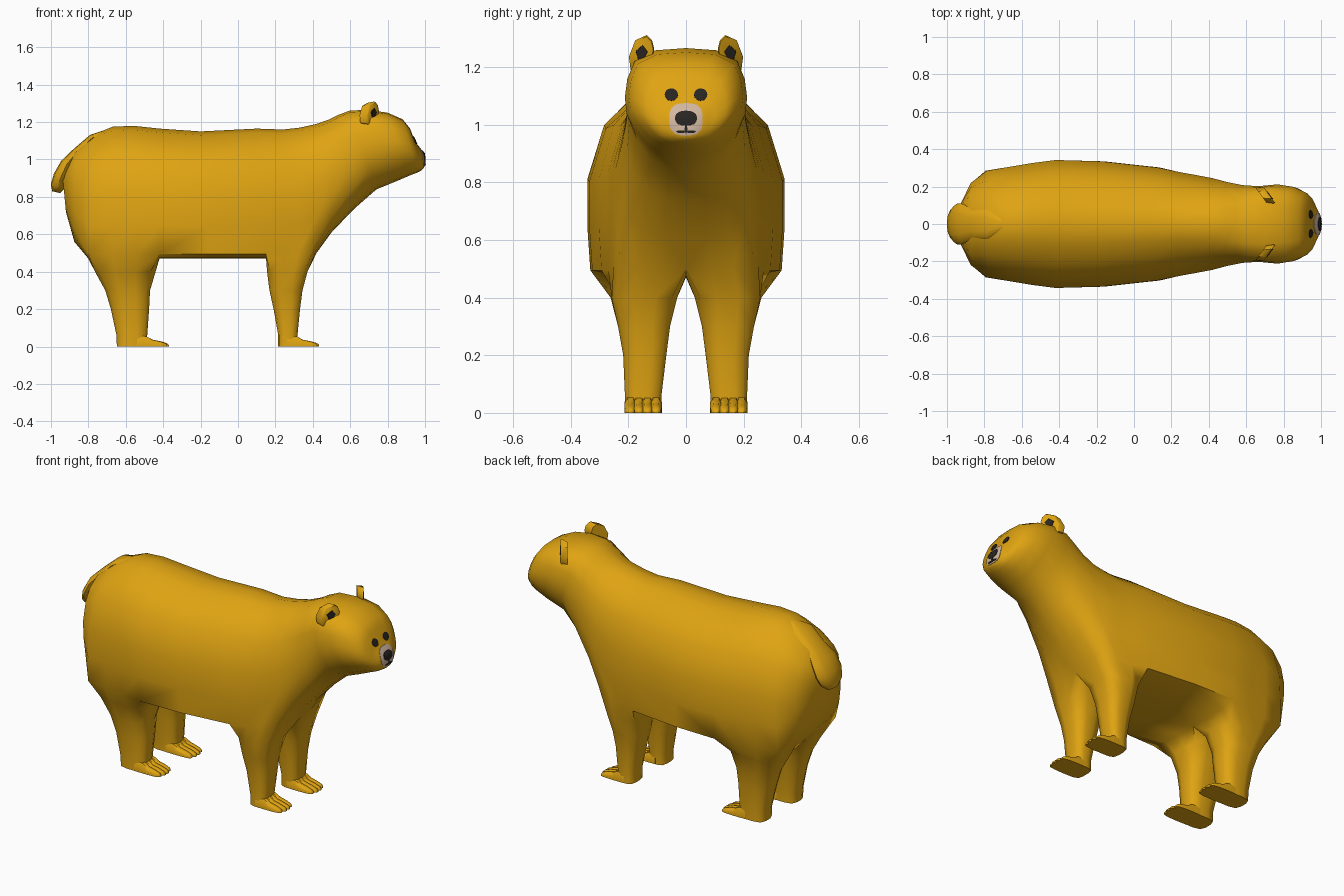
import bpy, bmesh, math
from mathutils import Vector
from mathutils.bvhtree import BVHTree

cube = bpy.data.objects.get("Cube")
if cube:
    bpy.data.objects.remove(cube)


def material(name, color):
    m = bpy.data.materials.new(name)
    m.use_nodes = True
    m.diffuse_color = (*color, 1)
    m.node_tree.nodes["Principled BSDF"].inputs["Base Color"].default_value = (*color, 1)
    return m


FUR = material("golden fur", (0.74, 0.37, 0.006))
DARK = material("dark brown", (0.022, 0.018, 0.015))
PALE = material("pale muzzle", (0.64, 0.47, 0.35))


def finish(name, bm, mat, angle=1.0, mirror=False):
    if mirror:
        geom = bm.verts[:] + bm.edges[:] + bm.faces[:]
        bmesh.ops.mirror(bm, geom=geom, axis='Y', merge_dist=0.0005)
        bmesh.ops.remove_doubles(bm, verts=bm.verts, dist=0.0005)
    bmesh.ops.recalc_face_normals(bm, faces=bm.faces)
    mesh = bpy.data.meshes.new(name)
    bm.to_mesh(mesh)
    bm.free()
    mesh.materials.append(mat)
    ob = bpy.data.objects.new(name, mesh)
    bpy.context.collection.objects.link(ob)
    bpy.ops.object.select_all(action='DESELECT')
    ob.select_set(True)
    bpy.context.view_layer.objects.active = ob
    bpy.ops.object.shade_smooth_by_angle(angle=angle)
    return ob


def bridge(bm, a, b):
    n = len(a)
    for k in range(n):
        bm.faces.new((a[k], a[(k + 1) % n], b[(k + 1) % n], b[k]))


def loft(bm, rings):
    loops = [[bm.verts.new(p) for p in ring] for ring in rings]
    for a, b in zip(loops, loops[1:]):
        bridge(bm, a, b)
    bm.faces.new(loops[0])
    bm.faces.new(loops[-1])


# Half cross-sections from underside to spine: (width share, height share)
TORSO = [(0, 0), (.35, 0), (.7, .01), (.97, .035), (1, .25),
         (1, .49), (.83, .76), (.6, .87), (.3, .97), (0, 1)]
HEAD = [(0, 0), (.3, .02), (.6, .1), (.85, .26), (.97, .4),
        (1, .55), (.96, .72), (.84, .88), (.5, .98), (0, 1)]

# Body stations: underside x, z, spine x, z, half width, head-shape share
STATIONS = [
    (-.92, .72, -.94, .93, .10, 1), (-.875, .56, -.87, 1.05, .22, .5),
    (-.80, .47, -.77, 1.135, .285, 0), (-.67, .47, -.67, 1.175, .305, 0),
    (-.54, .47, -.56, 1.18, .325, 0), (-.42, .47, -.42, 1.165, .342, 0),
    (-.15, .47, -.2, 1.15, .335, 0), (.15, .47, .1, 1.165, .302, 0),
    (.24, .47, .24, 1.16, .278, 0), (.33, .475, .33, 1.17, .262, .1),
    (.42, .50, .42, 1.19, .245, .2), (.50, .61, .49, 1.215, .225, .4),
    (.62, .735, .54, 1.24, .208, .7), (.74, .84, .60, 1.262, .202, 1),
    (.85, .885, .70, 1.265, .212, 1), (.92, .915, .80, 1.25, .198, 1),
    (.96, .93, .88, 1.215, .168, 1), (.978, .94, .92, 1.165, .138, 1),
    (.988, .948, .945, 1.10, .10, 1), (.994, .955, .968, 1.066, .075, 1),
    (.998, .975, .99, 1.035, .045, 1)]

# Leg stations: z, back x, front x, inner y, outer y
HIND = [(.4, -.765, -.44, .03, .262), (.3, -.71, -.47, .055, .236),
        (.2, -.68, -.475, .068, .218), (.06, -.65, -.485, .085, .212),
        (0, -.648, -.485, .085, .212)]
FORE = [(.4, .155, .372, .03, .258), (.3, .168, .345, .055, .236),
        (.2, .19, .332, .068, .218), (.06, .215, .318, .085, .212),
        (0, .215, .318, .085, .212)]
LEG_STARTS = {2: HIND, 7: FORE}

# Torso, neck and head as one skin, open where the legs grow out
bm = bmesh.new()
grid = []
for xb, zb, xt, zt, w, h in STATIONS:
    row = []
    for (u0, t0), (u1, t1) in zip(TORSO, HEAD):
        u, t = u0 + (u1 - u0) * h, t0 + (t1 - t0) * h
        row.append(bm.verts.new((xb + (xt - xb) * t, w * u, zb + (zt - zb) * t)))
    grid.append(row)
for i in range(len(grid) - 1):
    for j in range(len(TORSO) - 1):
        if j < 3 and any(s <= i < s + 3 for s in LEG_STARTS):
            continue
        bm.faces.new((grid[i][j], grid[i + 1][j], grid[i + 1][j + 1], grid[i][j + 1]))
for end in (grid[0], grid[-1]):
    bm.faces.new(end)

# Legs grown from the openings
RIM = [(i, 0) for i in range(4)] + [(3, j) for j in (1, 2, 3)]
RIM += [(i, 3) for i in (2, 1, 0)] + [(0, j) for j in (2, 1)]
for start, levels in LEG_STARTS.items():
    loop = [grid[start + i][j] for i, j in RIM]
    for z, x0, x1, y0, y1 in levels:
        ring = []
        for i, j in RIM:
            u, v = i * 2 / 3 - 1, j * 2 / 3 - 1
            k = max(abs(u), abs(v)) / (u ** 4 + v ** 4) ** .25
            ring.append(bm.verts.new(((x0 + x1) / 2 + k * u * (x1 - x0) / 2,
                                      (y0 + y1) / 2 + k * v * (y1 - y0) / 2, z)))
        bridge(bm, loop, ring)
        loop = ring
    bm.faces.new(loop)
body = finish("body", bm, FUR, 1.15, mirror=True)

# Paws: four tapered toes on each foot
TOE = [(-.06, .062, .02), (0, .052, .021), (.03, .036, .021),
       (.075, .027, .019), (.105, .018, .015), (.116, .008, .007)]
for label, front in (("hind", -.485), ("fore", .318)):
    bm = bmesh.new()
    for n in range(4):
        y = .104 + n * .0297
        reach = 1 if n in (1, 2) else .92
        loft(bm, [[(front + dx * reach, y + c * w, s * h)
                   for c, s in ((-1, 0), (-1, .6), (-.5, 1), (.5, 1), (1, .6), (1, 0))]
                  for dx, h, w in TOE])
    finish(label + "_paws", bm, FUR, .9, mirror=True)

# Tail: flat at the root, rounded at the tip
bm = bmesh.new()
PATH = [(-.67, 1.165, .004, .006), (-.78, 1.115, .08, .02), (-.865, 1.035, .078, .025),
        (-.915, .975, .108, .035), (-.945, .91, .11, .042), (-.965, .855, .085, .038),
        (-.972, .825, .045, .022)]
rings = []
for k, (x, z, w, d) in enumerate(PATH):
    a, b = PATH[max(k - 1, 0)], PATH[min(k + 1, len(PATH) - 1)]
    along = Vector((b[0] - a[0], 0, b[1] - a[1])).normalized()
    out = Vector((along.z, 0, -along.x))
    rings.append([Vector((x, 0, z)) + out * d * math.sin(t) + Vector((0, w * math.cos(t), 0))
                  for t in (n * math.tau / 12 for n in range(12))])
loft(bm, rings)
finish("tail", bm, FUR, 1.0)

# Ears: slanted slabs with a dark inset facing forward and outward
EAR = [(.11, 1.262), (.118, 1.293), (.136, 1.31), (.176, 1.292),
       (.198, 1.235), (.192, 1.19), (.15, 1.17), (.12, 1.21)]
INNER = [(.132, 1.253), (.15, 1.277), (.175, 1.255), (.166, 1.225), (.152, 1.212)]


def slab(name, outline, mat, front, back):
    bm = bmesh.new()
    rings = []
    for off, grow in ((back, .88), (front - .008 if front > .02 else front, 1), (front, .92)):
        rings.append([(.672 + (.198 - y) * .65 + off, .154 + (y - .154) * grow,
                       1.245 + (z - 1.245) * grow) for y, z in outline])
    loft(bm, rings)
    finish(name, bm, mat, .7, mirror=True)


slab("ears", EAR, FUR, .024, -.022)
slab("inner_ears", INNER, DARK, .028, .02)

# Face details: thin plates pressed onto the head
skin = BVHTree.FromObject(body, bpy.context.evaluated_depsgraph_get())


def plate(name, mat, cy, cz, ry, rz, lift, power=2, dome=0, mirror=False, sides=20):
    bm = bmesh.new()

    def point(y, z, up):
        hit = skin.ray_cast(Vector((2, y, z)), Vector((-1, 0, 0)))
        co, normal = hit[0], hit[1]
        if co is None:
            co, normal = skin.find_nearest(Vector((1, y, z)))[:2]
        return bm.verts.new(co + normal * up if up < 0 else co + Vector((up, 0, 0)))

    loops = []
    for s, up in ((1, -.003), (1, lift), (.75, lift + dome * .5), (.4, lift + dome)):
        loop = []
        for n in range(sides):
            c, d = math.cos(n * math.tau / sides), math.sin(n * math.tau / sides)
            k = s / (abs(c) ** power + abs(d) ** power) ** (1 / power)
            loop.append(point(cy + ry * c * k, cz + rz * d * k, up))
        loops.append(loop)
    for a, b in zip(loops, loops[1:]):
        bridge(bm, a, b)
    bm.faces.new(loops[-1])
    finish(name, bm, mat, 1.0, mirror)


plate("muzzle", PALE, 0, 1.018, .058, .056, .003, power=3)
plate("nose", DARK, 0, 1.022, .038, .026, .006, power=2.4, dome=.003)
plate("lip_line", DARK, 0, .985, .005, .017, .006, sides=8)
plate("mouth", DARK, .017, .975, .017, .005, .006, mirror=True, sides=10)
plate("eyes", DARK, .051, 1.104, .023, .021, .004, dome=.003, mirror=True)
